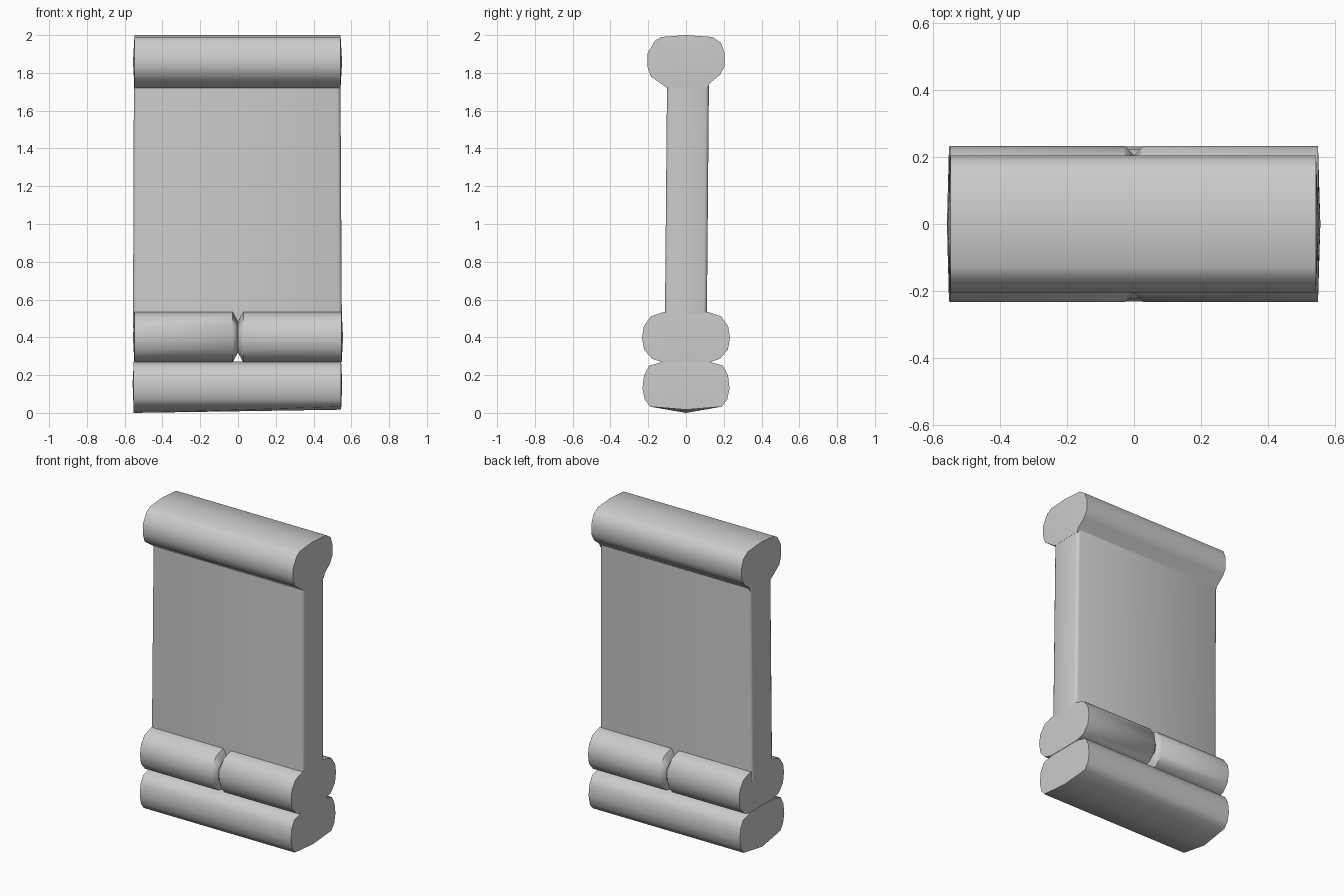
import bpy, bmesh, math

if "Cube" in bpy.data.objects:
    bpy.data.objects.remove(bpy.data.objects["Cube"])


def finish(name, bm, angle=50):
    bmesh.ops.recalc_face_normals(bm, faces=bm.faces)
    me = bpy.data.meshes.new(name)
    bm.to_mesh(me)
    bm.free()
    ob = bpy.data.objects.new(name, me)
    bpy.context.collection.objects.link(ob)
    bpy.ops.object.select_all(action='DESELECT')
    ob.select_set(True)
    bpy.context.view_layer.objects.active = ob
    bpy.ops.object.shade_smooth_by_angle(angle=math.radians(angle))
    return ob


def loft(name, rings, bulge=(0, 0)):
    """Bridge equal point rings and close both ends with a fan."""
    bm = bmesh.new()
    vs = [[bm.verts.new(p) for p in r] for r in rings]
    n = len(vs[0])
    for a, b in zip(vs, vs[1:]):
        for i in range(n):
            j = (i + 1) % n
            bm.faces.new((a[i], a[j], b[j], b[i]))
    for ring, d in ((vs[0], -bulge[0]), (vs[-1], bulge[1])):
        c = [sum(v.co[k] for v in ring) / n for k in range(3)]
        m = bm.verts.new((c[0] + d, 0, c[2]))
        for i in range(n):
            bm.faces.new((ring[i], ring[(i + 1) % n], m))
    return finish(name, bm)


def ring(profile, x, sy=1, sz=1):
    zs = [p[1] for p in profile]
    zc = (min(zs) + max(zs)) / 2
    return [(x, y * sy, zc + (z - zc) * sz) for y, z in profile]


def mirrored(half):
    """Half profile runs from top centre to bottom centre."""
    return half + [(-y, z) for y, z in reversed(half) if y > 0]


# Top roll, slightly uneven cross-section
top = [(0, 2.0), (0.14, 1.99), (0.185, 1.96), (0.205, 1.905), (0.205, 1.835),
       (0.18, 1.79), (0.125, 1.745), (0.115, 1.72), (0, 1.72), (-0.1, 1.72),
       (-0.185, 1.78), (-0.205, 1.835), (-0.205, 1.9), (-0.165, 1.97), (-0.13, 1.99)]
loft("top_block", [ring(top, -0.548), ring(top, 0.543)], (0.008, 0.008))

# Pair of middle blocks, tapered where they meet
mid = mirrored([(0, 0.537), (0.12, 0.533), (0.185, 0.512), (0.223, 0.46), (0.233, 0.40),
                (0.222, 0.335), (0.18, 0.287), (0.13, 0.27), (0, 0.268)])
for side, label in ((-1, "left"), (1, "right")):
    xs = [(0, 0.88, 0.62), (0.028, 1, 1), (0.549, 1, 1)]
    rings = [ring(mid, side * x, sy, sz) for x, sy, sz in xs]
    if side < 0:
        rings.reverse()
    loft("middle_block_" + label, rings, (0.007 if side < 0 else 0, 0.007 if side > 0 else 0))

# Bottom block with a shallow keel, a little lower on the left
half = [(0, 0.273), (0.13, 0.268), (0.195, 0.25), (0.222, 0.2), (0.231, 0.13),
        (0.218, 0.07), (0.19, 0.033)]
low_l = mirrored(half + [(0, 0.0)])
low_r = mirrored(half + [(0, 0.017)])
loft("bottom_block", [ring(low_l, -0.552), ring(low_r, 0.546)], (0.006, 0.006))


# Wall slab with rounded vertical edges
def slab(z, x0, x1, y0, y1, c=0.018):
    pts = []
    for cx, cy, start in ((x1 - c, y1 - c, 0), (x0 + c, y1 - c, 90),
                          (x0 + c, y0 + c, 180), (x1 - c, y0 + c, 270)):
        for k in range(3):
            a = math.radians(start + 45 * k)
            pts.append((cx + c * math.cos(a), cy + c * math.sin(a), z))
    return pts


loft("wall_panel", [slab(0.45, -0.556, 0.55, -0.112, 0.11),
                    slab(1.8, -0.551, 0.542, -0.1, 0.122)])
